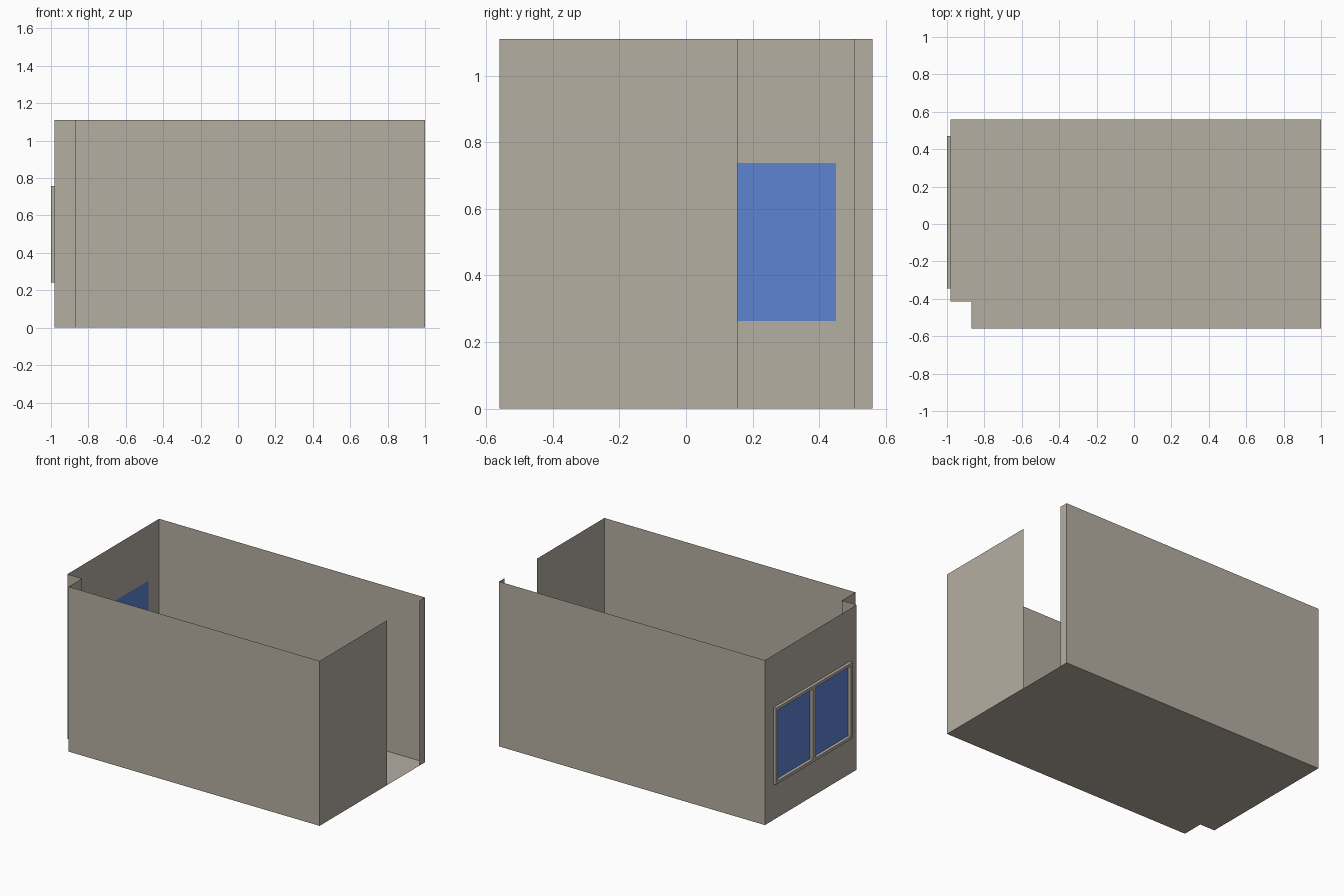
import bpy

if "Cube" in bpy.data.objects:
    bpy.data.objects.remove(bpy.data.objects["Cube"])

H = 1.11                                   # wall height
LEFT, RIGHT, FRONT, BACK = -0.98, 1.0, -0.56, 0.56
NOTCH_X, NOTCH_Y = -0.87, -0.415           # recessed front-left corner
DOOR = (0.155, 0.505)                      # doorway range in y


def material(name, rgb):
    m = bpy.data.materials.new(name)
    m.diffuse_color = (*rgb, 1)
    m.use_nodes = True
    m.node_tree.nodes["Principled BSDF"].inputs["Base Color"].default_value = m.diffuse_color
    return m


plaster = material("warm_grey_plaster", (0.46, 0.425, 0.365))
blue = material("blue_glass", (0.11, 0.23, 0.64))


def mesh_object(name, verts, faces, mats):
    me = bpy.data.meshes.new(name)
    me.from_pydata(verts, [], faces)
    for m in mats:
        me.materials.append(m)
    ob = bpy.data.objects.new(name, me)
    bpy.context.collection.objects.link(ob)
    return ob


def wall(name, path):
    """Thin full-height wall swept along a list of floor points."""
    n = len(path)
    verts = [(x, y, z) for z in (0, H) for x, y in path]
    faces = [(i, i + 1, n + i + 1, n + i) for i in range(n - 1)]
    return mesh_object(name, verts, faces, [plaster])


def box(name, lo, hi):
    verts = [(x, y, z) for x in (lo[0], hi[0]) for y in (lo[1], hi[1]) for z in (lo[2], hi[2])]
    faces = [(0, 1, 3, 2), (4, 6, 7, 5), (0, 4, 5, 1), (2, 3, 7, 6), (0, 2, 6, 4), (1, 5, 7, 3)]
    return mesh_object(name, verts, faces, [plaster])


# Floor
outline = [(NOTCH_X, FRONT), (RIGHT, FRONT), (RIGHT, BACK), (LEFT, BACK),
           (LEFT, NOTCH_Y), (NOTCH_X, NOTCH_Y)]
mesh_object("floor", [(x, y, 0) for x, y in outline], [tuple(range(5, -1, -1))], [plaster])

# Walls, leaving the doorway open at the right
wall("corner_front_and_door_side_wall",
     [(LEFT, NOTCH_Y), (NOTCH_X, NOTCH_Y), (NOTCH_X, FRONT), (RIGHT, FRONT), (RIGHT, DOOR[0])])
wall("back_wall", [(RIGHT, DOOR[1]), (RIGHT, BACK), (LEFT, BACK)])

# Window wall: grid of cells, the two pane cells are glass
Y0, Y1, Z0, Z1 = -0.345, 0.47, 0.243, 0.757   # frame outside
B = 0.02                                      # frame bar width
mid = (Y0 + Y1) / 2
ys = [NOTCH_Y, Y0 + B, mid - B * 0.8, mid + B * 0.8, Y1 - B, BACK]
zs = [0, Z0 + B, Z1 - B, H]
verts = [(LEFT, y, z) for y in ys for z in zs]
nz = len(zs)
faces = [(i * nz + j, i * nz + j + 1, (i + 1) * nz + j + 1, (i + 1) * nz + j)
         for i in range(len(ys) - 1) for j in range(nz - 1)]
window_wall = mesh_object("window_wall", verts, faces, [plaster, blue])
for p in window_wall.data.polygons:
    i, j = divmod(p.index, nz - 1)
    p.material_index = 1 if j == 1 and i in (1, 3) else 0

# Window frame standing proud of the wall
for name, a, b in (("lower", Z0, Z0 + B), ("upper", Z1 - B, Z1)):
    box(f"window_{name}_rail", (-1, Y0, a), (LEFT, Y1, b))
for name, a, b in (("front_stile", Y0, Y0 + B), ("mullion", ys[2], ys[3]), ("back_stile", Y1 - B, Y1)):
    box(f"window_{name}", (-1, a, Z0 + B), (LEFT, b, Z1 - B))
